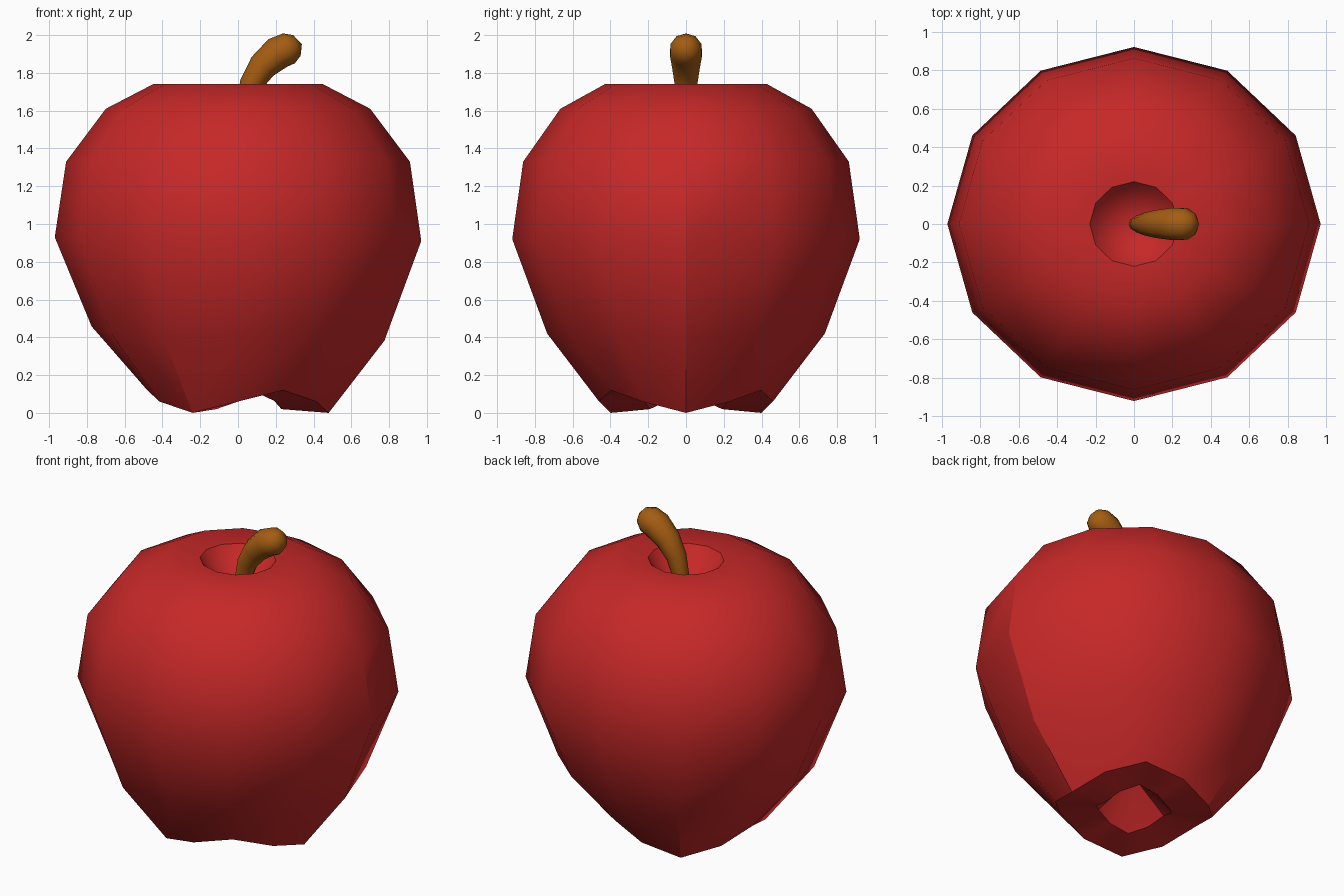
import bpy, math
from mathutils import Vector

if "Cube" in bpy.data.objects:
    bpy.data.objects.remove(bpy.data.objects["Cube"])

SIDES = 12


def material(name, color):
    m = bpy.data.materials.new(name)
    m.diffuse_color = (*color, 1)
    m.use_nodes = True
    m.node_tree.nodes["Principled BSDF"].inputs["Base Color"].default_value = m.diffuse_color
    return m


def make_object(name, verts, faces, mat, angle):
    me = bpy.data.meshes.new(name)
    me.from_pydata(verts, [], faces)
    me.update()
    me.materials.append(mat)
    ob = bpy.data.objects.new(name, me)
    bpy.context.collection.objects.link(ob)
    bpy.ops.object.select_all(action='DESELECT')
    bpy.context.view_layer.objects.active = ob
    ob.select_set(True)
    bpy.ops.object.shade_smooth_by_angle(angle=math.radians(angle))
    return ob


def skin(rings, start, end):
    """Join rings of equal size, closing both ends to a single point."""
    n = len(rings[0])
    verts = [v for r in rings for v in r] + [start, end]
    a, b = len(verts) - 2, len(verts) - 1
    last = (len(rings) - 1) * n
    faces = []
    for i in range(n):
        j = (i + 1) % n
        faces.append((a, j, i))
        faces.append((b, last + i, last + j))
        for k in range(len(rings) - 1):
            faces.append((k * n + i, k * n + j, (k + 1) * n + j, (k + 1) * n + i))
    return verts, faces


red = material("apple red", (0.565, 0.021, 0.021))
brown = material("stem brown", (0.37, 0.108, 0.006))

# Apple body: x radius, y radius, height, depth of the three bottom lobes
profile = [
    (0.23, 0.22, 0.06, 0.04),
    (0.48, 0.46, 0.06, 0.06),
    (0.775, 0.735, 0.42, 0.038),
    (0.97, 0.92, 0.92, 0.01),
    (0.91, 0.862, 1.33, 0.0),
    (0.70, 0.665, 1.61, 0.0),
    (0.45, 0.43, 1.74, 0.0),
    (0.23, 0.22, 1.74, 0.0),
]
rings = []
for rx, ry, z, lobe in profile:
    ring = []
    for i in range(SIDES):
        t = 2 * math.pi * i / SIDES
        ring.append((rx * math.cos(t), ry * math.sin(t), z - lobe * math.cos(3 * t)))
    rings.append(ring)
make_object("apple_body", *skin(rings, (0, 0, 0.28), (0, 0, 1.45)), red, 30)

# Curved stem: x, z, radius along the path
path = [(0.0, 1.42, 0.03), (0.025, 1.58, 0.045), (0.07, 1.74, 0.062),
        (0.13, 1.835, 0.076), (0.21, 1.905, 0.088), (0.27, 1.93, 0.085),
        (0.312, 1.945, 0.058)]
rings = []
for k, (x, z, r) in enumerate(path):
    p, q = path[max(k - 1, 0)], path[min(k + 1, len(path) - 1)]
    d = Vector((q[0] - p[0], 0, q[1] - p[1])).normalized()
    side = Vector((0, 1, 0))
    up = d.cross(side)
    ring = []
    for i in range(10):
        t = 2 * math.pi * i / 10
        ring.append(tuple(Vector((x, 0, z)) + up * (r * math.cos(t)) + side * (r * math.sin(t))))
    rings.append(ring)
make_object("stem", *skin(rings, (0, 0, 1.4), (0.338, 0, 1.952)), brown, 40)
